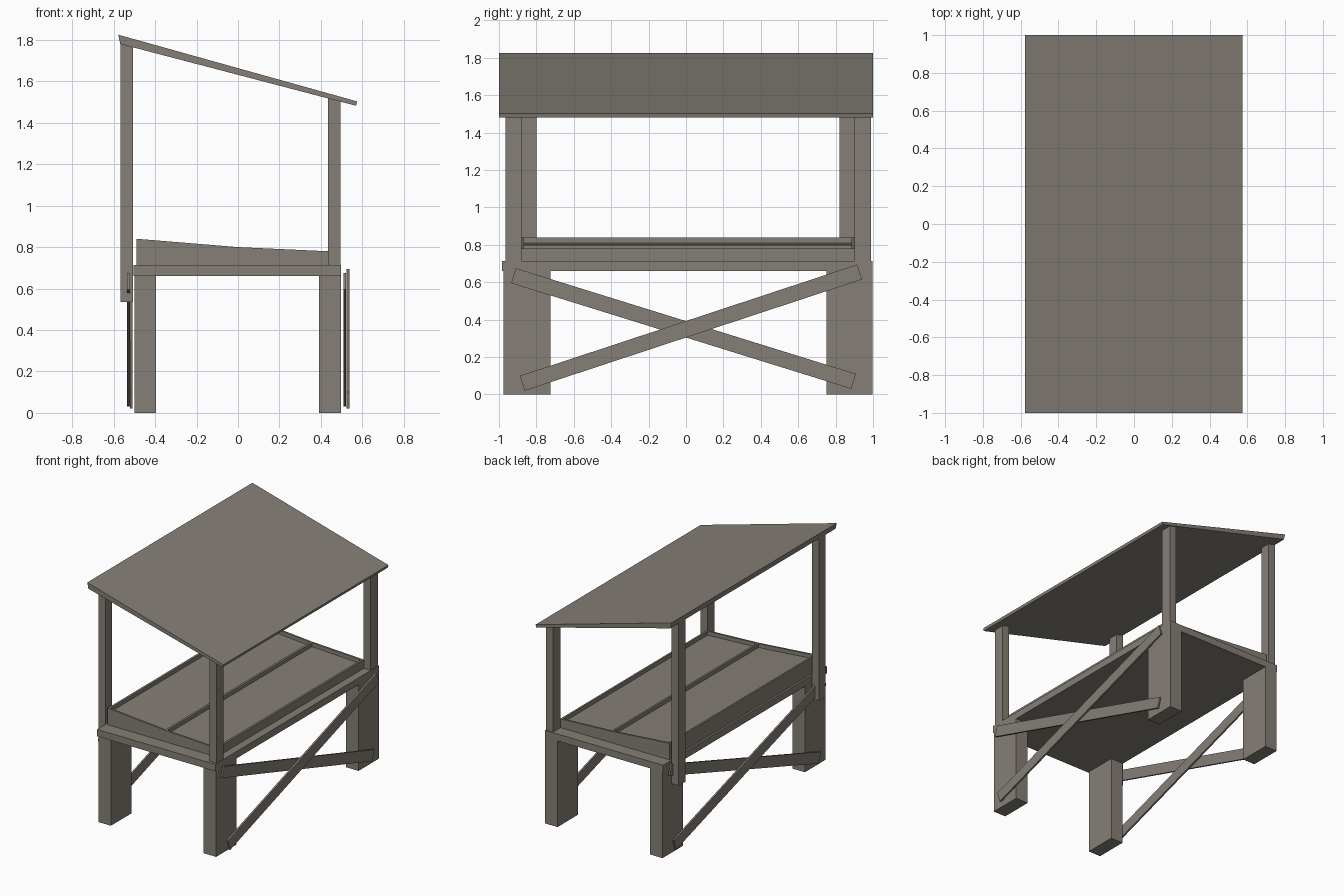
import bpy, bmesh
from mathutils import Vector

if "Cube" in bpy.data.objects:
    bpy.data.objects.remove(bpy.data.objects["Cube"])

wood = bpy.data.materials.new("weathered_wood")
wood.use_nodes = True
COLOUR = (0.235, 0.212, 0.182, 1)
wood.diffuse_color = COLOUR
wood.node_tree.nodes["Principled BSDF"].inputs["Base Color"].default_value = COLOUR


def prism(name, outline, depth):
    """Extrude a flat 3D outline along a depth vector."""
    bm = bmesh.new()
    face = bm.faces.new([bm.verts.new(p) for p in outline])
    new = bmesh.ops.extrude_face_region(bm, geom=[face])["geom"]
    moved = [v for v in new if isinstance(v, bmesh.types.BMVert)]
    bmesh.ops.translate(bm, verts=moved, vec=depth)
    bmesh.ops.recalc_face_normals(bm, faces=bm.faces)
    mesh = bpy.data.meshes.new(name)
    bm.to_mesh(mesh)
    bm.free()
    mesh.materials.append(wood)
    obj = bpy.data.objects.new(name, mesh)
    bpy.context.collection.objects.link(obj)
    return obj


def xz_prism(name, points, y0, y1):
    return prism(name, [(x, y0, z) for x, z in points], (0, y1 - y0, 0))


def box(name, x, y, z):
    corners = [(x[0], z[0]), (x[1], z[0]), (x[1], z[1]), (x[0], z[1])]
    return xz_prism(name, corners, *y)


def brace(name, x, start, end, width=0.084):
    """Flat diagonal board lying in a side plane."""
    a, b = Vector(start), Vector(end)
    along = (b - a).normalized()
    side = Vector((-along.y, along.x)) * width / 2
    outline = [(x[0], p.x, p.y) for p in (a - side, b - side, b + side, a + side)]
    return prism(name, outline, (x[1] - x[0], 0, 0))


# Table: four broad legs and a slab
for end, y in (("front", (-0.975, -0.725)), ("back", (0.75, 0.998))):
    box(f"{end}_right_leg", (-0.5, -0.395), y, (0, 0.66))
    box(f"{end}_left_leg", (0.39, 0.497), y, (0, 0.66))
box("table_slab", (-0.505, 0.497), (-0.985, 0.998), (0.66, 0.713))

# Display tray: sloped end boards, three rails and two recessed floors
TRAY = (-0.88, 0.90)
BOARD = 0.015
X0, X1 = -0.49, 0.437


def rim(x):
    return 0.80 - 0.082 * x if x < 0 else 0.80 - 0.046 * x


def sloped(name, x0, x1, y, drop=0.0):
    points = [(x0, 0.713), (x1, 0.713), (x1, rim(x1) - drop), (x0, rim(x0) - drop)]
    xz_prism(name, points, *y)


for end, y in (("front", TRAY[0]), ("back", TRAY[1] - BOARD)):
    points = [(X0, 0.713), (X1, 0.713), (X1, rim(X1)), (0, 0.80), (X0, rim(X0))]
    xz_prism(f"tray_{end}_board", points, y, y + BOARD)
INSIDE = (TRAY[0] + BOARD, TRAY[1] - BOARD)
sloped("tray_high_rail", X0, X0 + BOARD, INSIDE)
sloped("tray_divider", -0.008, 0.008, INSIDE)
sloped("tray_low_rail", X1 - BOARD, X1, INSIDE)
sloped("tray_high_floor", X0 + BOARD, -0.008, INSIDE, 0.03)
sloped("tray_low_floor", 0.008, X1 - BOARD, INSIDE, 0.03)

# Roof posts, tall on one side and short on the other
for end, tall_y, short_y in (("front", (-0.88, -0.80), (-0.965, -0.88)),
                             ("back", (0.82, 0.90), (0.90, 0.99))):
    xz_prism(f"{end}_tall_post",
             [(-0.568, 0.535), (-0.507, 0.535), (-0.507, 1.77), (-0.568, 1.785)], *tall_y)
    xz_prism(f"{end}_short_post",
             [(0.435, 0.713), (0.494, 0.713), (0.494, 1.507), (0.435, 1.522)], *short_y)

# Crossed braces on both long sides
RISING = (-0.875, 0.06), (0.928, 0.655)
FALLING = (-0.922, 0.635), (0.896, 0.07)
brace("left_rising_brace", (0.523, 0.537), *RISING)
brace("left_falling_brace", (0.508, 0.521), *FALLING)
brace("right_rising_brace", (-0.521, -0.508), *RISING)
brace("right_falling_brace", (-0.535, -0.522), *FALLING)

# Sloping roof board
xz_prism("roof", [(-0.568, 1.78), (0.570, 1.482), (0.575, 1.503), (-0.578, 1.825)], -1, 1)
